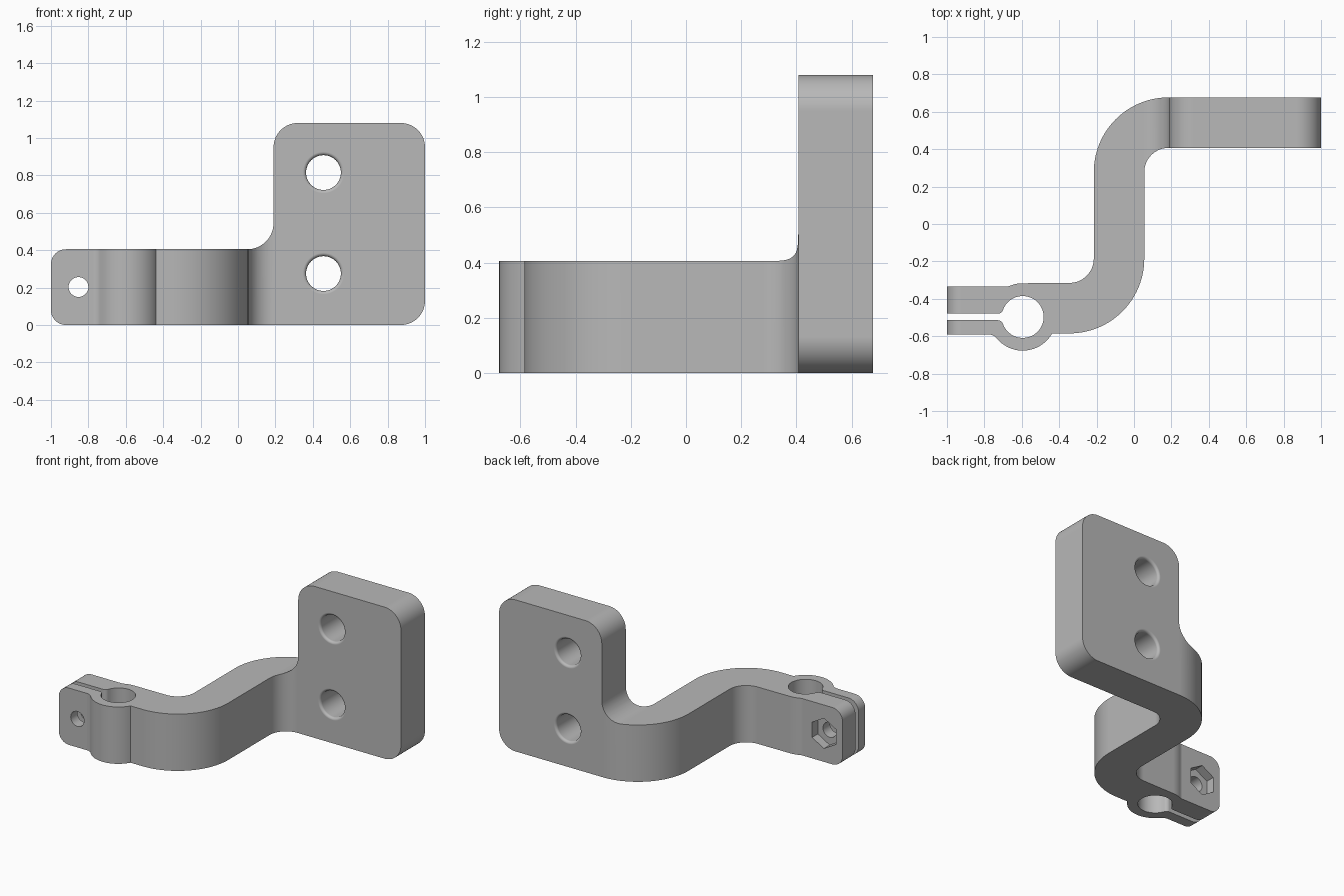
import bpy, bmesh
from math import sin, cos, radians, degrees, atan2, asin, sqrt, pi
from mathutils import Vector

cube = bpy.data.objects.get("Cube")
if cube:
    bpy.data.objects.remove(cube, do_unlink=True)

steel = bpy.data.materials.new("plain grey")
steel.use_nodes = True
grey = (0.48, 0.48, 0.48, 1)
steel.diffuse_color = grey
steel.node_tree.nodes["Principled BSDF"].inputs["Base Color"].default_value = grey


def arc(cx, cy, r, start, end, n=16):
    angles = [radians(start + (end - start) * i / n) for i in range(n + 1)]
    return [(cx + r * cos(a), cy + r * sin(a)) for a in angles]


def finish(bm, name):
    bmesh.ops.recalc_face_normals(bm, faces=bm.faces)
    mesh = bpy.data.meshes.new(name)
    bm.to_mesh(mesh)
    bm.free()
    mesh.materials.append(steel)
    obj = bpy.data.objects.new(name, mesh)
    bpy.context.collection.objects.link(obj)
    return obj


def prism(name, points, direction):
    """Extrude a closed outline of 3D points."""
    bm = bmesh.new()
    face = bm.faces.new([bm.verts.new(p) for p in points])
    out = bmesh.ops.extrude_face_region(bm, geom=[face])
    moved = [v for v in out["geom"] if isinstance(v, bmesh.types.BMVert)]
    bmesh.ops.translate(bm, verts=moved, vec=Vector(direction))
    return finish(bm, name)


def turned(name, x, z, profile, sides=48):
    """Solid turned about a front-to-back axis; profile is (y, radius)."""
    bm = bmesh.new()
    rings = []
    for y, r in profile:
        turn = [2 * pi * i / sides + pi / 2 for i in range(sides)]
        rings.append([bm.verts.new((x + r * cos(a), y, z + r * sin(a))) for a in turn])
    for a, b in zip(rings, rings[1:]):
        for i in range(sides):
            j = (i + 1) % sides
            bm.faces.new((a[i], a[j], b[j], b[i]))
    bm.faces.new(rings[0])
    bm.faces.new(rings[-1])
    return finish(bm, name)


def combine(target, tool, operation):
    mod = target.modifiers.new(operation, "BOOLEAN")
    mod.operation, mod.solver, mod.object = operation, "EXACT", tool
    bpy.context.view_layer.objects.active = target
    bpy.ops.object.modifier_apply(modifier=mod.name)
    bpy.data.objects.remove(tool, do_unlink=True)


# Plan dimensions
front, back = 0.407, 0.677            # plate faces
big, small = 0.40, 0.13               # bend radii
bx, by, boss, bore = -0.595, -0.497, 0.18, 0.112
tab_back, tab_front, slot = -0.335, -0.59, 0.0175
arm_front = -0.585


def blend(level, f, radius):
    """Offset in x of a fillet touching a level line and the round, and its angle."""
    dy = level + f
    dx = sqrt((radius + f) ** 2 - dy ** 2)
    return dx, degrees(atan2(dy, dx))


# Plan outline: plate, S-bend, then split clamp
dx, ang = blend(tab_back - by, 0.06, boss)
outline = [(1, front), (1, back)]
outline += arc(0.185, back - big, big, 90, 180, 28)
outline += arc(-0.345, -0.185, small, 0, -90)
outline += arc(bx, by, boss, 90, 180 - ang, 8)
outline += arc(bx - dx, tab_back + 0.06, 0.06, -ang, -90, 6)[1:]
outline += [(-1, tab_back), (-1, by + slot)]
dx, ang = blend(slot, 0.03, bore)
outline += arc(bx - dx, by + slot + 0.03, 0.03, -90, -ang, 8)
outline += arc(bx, by, bore, 180 - ang, ang - 180, 44)[1:]
outline += arc(bx - dx, by - slot - 0.03, 0.03, ang, 90, 8)[1:]
outline += [(-1, by - slot), (-1, tab_front)]
dx, ang = blend(by - tab_front, 0.06, boss)
outline += arc(bx - dx, tab_front - 0.06, 0.06, 90, ang, 8)
corner = degrees(asin((by - arm_front) / boss))
outline += arc(bx, by, boss, 180 + ang, 360 - corner, 24)[1:]
outline += arc(-0.345, -0.185, big, -90, 0, 28)
outline += arc(0.185, back - big, small, 180, 90)
bracket = prism("clamp_bracket", [(x, y, -0.2) for x, y in outline], (0, 0, 1.6))

# Front silhouette: rounded plate, concave step and rounded tab
low, top, left = 0.405, 1.08, 0.19
side = arc(0.87, 0.13, 0.13, -90, 0) + arc(0.87, top - 0.13, 0.13, 0, 90)
side += arc(left + 0.13, top - 0.13, 0.13, 90, 180)
side += arc(left - 0.14, low + 0.14, 0.14, 0, -90)
side += arc(-0.92, low - 0.08, 0.08, 90, 180) + arc(-0.92, 0.08, 0.08, 180, 270)
combine(bracket, prism("silhouette", [(x, -1, z) for x, z in side], (0, 2, 0)), "INTERSECT")

# Plate holes with rounded rims
rim = 0.018
half = [(rim - rim * sin(radians(a)), 0.093 + rim - rim * cos(radians(a)))
        for a in range(90, -1, -15)]
profile = [(front - 0.05, 0.093 + rim)] + [(front + d, r) for d, r in half]
profile += [(back - d, r) for d, r in reversed(half)] + [(back + 0.05, 0.093 + rim)]
for z in (0.275, 0.815):
    combine(bracket, turned("plate_hole", 0.457, z, profile), "DIFFERENCE")

# Clamp bolt hole and hexagonal nut pocket
combine(bracket, turned("bolt_hole", -0.853, 0.203, [(-0.8, 0.053), (-0.2, 0.053)], 32), "DIFFERENCE")
combine(bracket, turned("nut_pocket", -0.853, 0.203, [(tab_back - 0.065, 0.108), (-0.2, 0.108)], 6), "DIFFERENCE")

# Smooth bends with crisp edges
bpy.ops.object.select_all(action="DESELECT")
bracket.select_set(True)
bpy.context.view_layer.objects.active = bracket
bpy.ops.object.shade_smooth_by_angle(angle=radians(25))
weighted = bracket.modifiers.new("Weighted normals", "WEIGHTED_NORMAL")
weighted.keep_sharp = True
